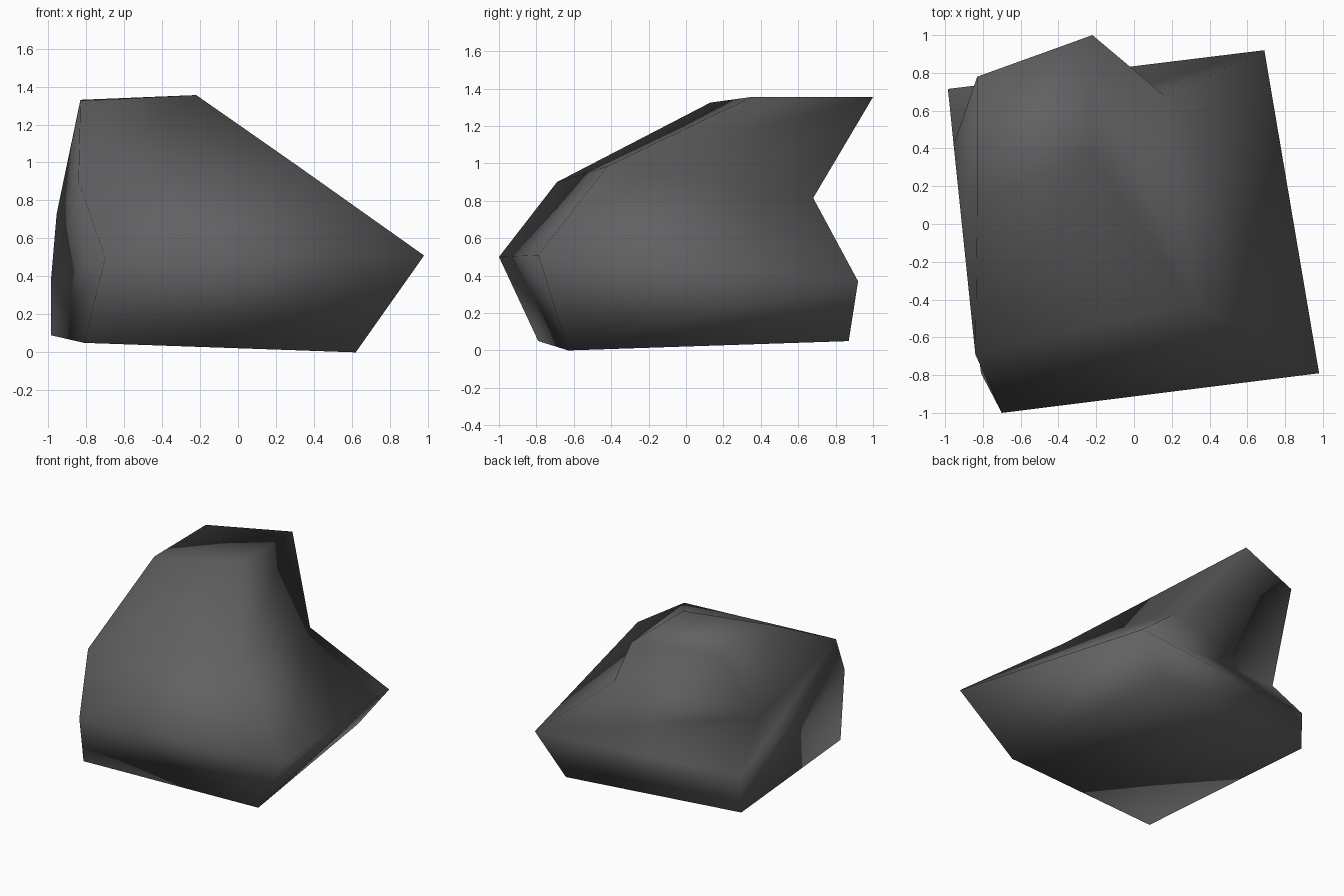
import bpy, bmesh

if "Cube" in bpy.data.objects:
    bpy.data.objects.remove(bpy.data.objects["Cube"])

# Rock: four-cornered rings lofted from the base to the top
# corner order: front right, back right, back left, front left
RINGS = [
    [(0.62, -0.63, 0.00), (0.45, 0.87, 0.05), (-0.985, 0.71, 0.09), (-0.81, -0.79, 0.05)],    # base
    [(0.98, -0.79, 0.51), (0.69, 0.92, 0.37), (-0.985, 0.715, 0.38), (-0.70, -1.00, 0.50)],   # widest belt
    [(0.31, -0.42, 0.985), (0.16, 0.68, 0.815), (-0.955, 0.42, 0.73), (-0.84, -0.69, 0.90)],  # notch
    [(-0.22, 0.35, 1.355), (-0.22, 1.00, 1.355), (-0.83, 0.78, 1.33), (-0.83, 0.13, 1.325)],  # top
]

bm = bmesh.new()
rings = [[bm.verts.new(p) for p in ring] for ring in RINGS]
for low, high in zip(rings, rings[1:]):
    for i in range(4):
        j = (i + 1) % 4
        bm.faces.new((low[i], low[j], high[j], high[i]))
bm.faces.new(rings[0][::-1])
bm.faces.new(rings[-1])
for f in bm.faces:
    f.smooth = True

mesh = bpy.data.meshes.new("rock")
bm.to_mesh(mesh)
bm.free()

# Dark stone colour
stone = bpy.data.materials.new("dark stone")
stone.diffuse_color = (0.12, 0.12, 0.125, 1)
stone.use_nodes = True
stone.node_tree.nodes["Principled BSDF"].inputs["Base Color"].default_value = stone.diffuse_color
mesh.materials.append(stone)

rock = bpy.data.objects.new("rock", mesh)
bpy.context.collection.objects.link(rock)
